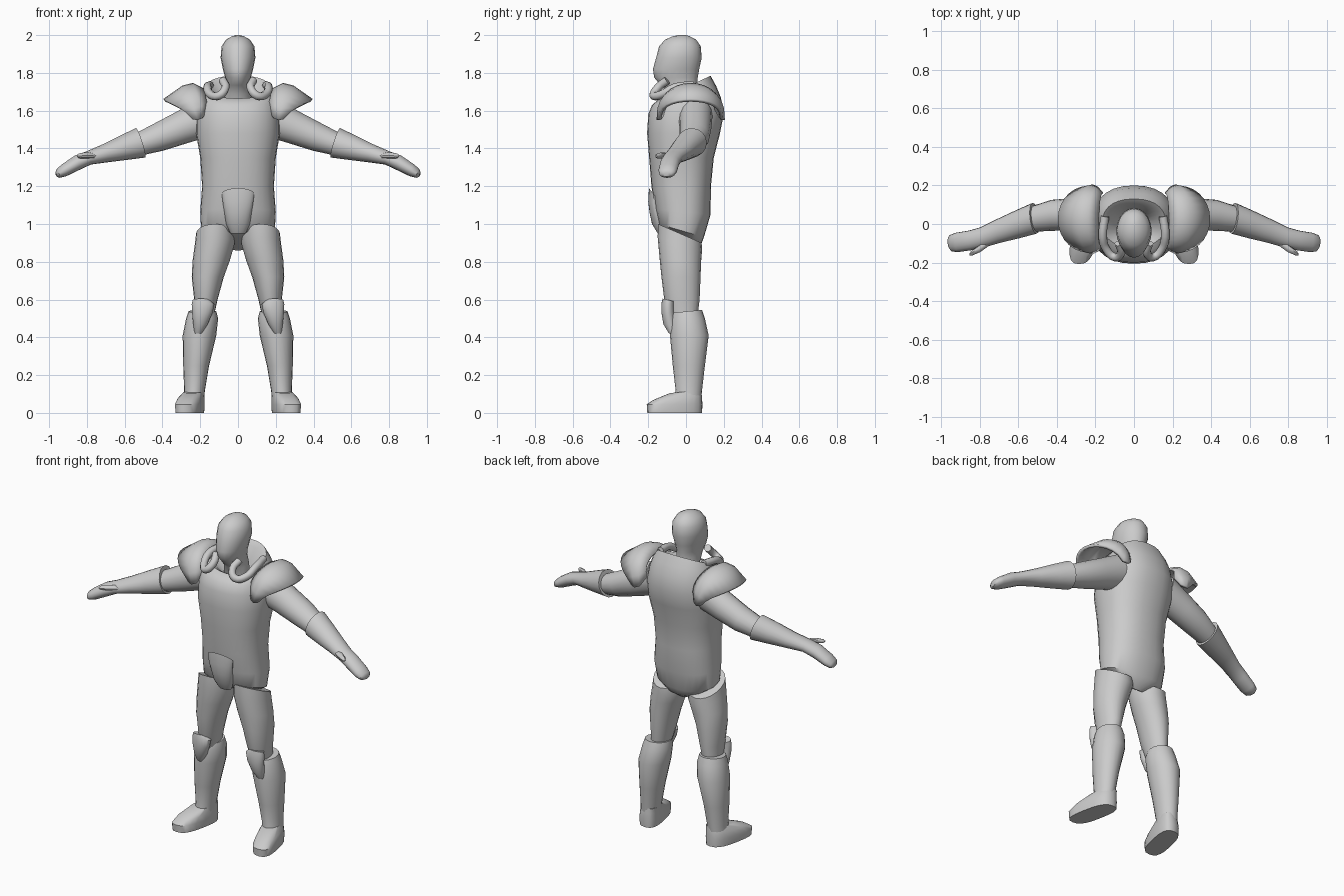
import bpy, bmesh, math
from mathutils import Vector

grey = bpy.data.materials.new("plain_grey")
grey.diffuse_color = (0.6, 0.6, 0.6, 1)


def finish(ob, mirror):
    """Material, optional mirroring, smooth shading with sharp edges."""
    ob.data.materials.append(grey)
    if mirror:
        ob.modifiers.new("Mirror", 'MIRROR').use_mirror_merge = False
    if ob.type == 'MESH':
        bpy.ops.object.select_all(action='DESELECT')
        bpy.context.view_layer.objects.active = ob
        ob.select_set(True)
        bpy.ops.object.shade_smooth_by_angle(angle=math.radians(42))
    return ob


def loft(name, rings, mirror=False, closed=True):
    """Skin a list of point rings; closed rings get end caps."""
    bm = bmesh.new()
    vs = [[bm.verts.new(p) for p in r] for r in rings]
    n = len(vs[0])
    for a, b in zip(vs, vs[1:]):
        for i in range(n if closed else n - 1):
            j = (i + 1) % n
            bm.faces.new((a[i], a[j], b[j], b[i]))
    if closed:
        bm.faces.new(vs[0])
        bm.faces.new(vs[-1])
    bmesh.ops.recalc_face_normals(bm, faces=bm.faces)
    me = bpy.data.meshes.new(name)
    bm.to_mesh(me)
    bm.free()
    ob = bpy.data.objects.new(name, me)
    bpy.context.collection.objects.link(ob)
    return finish(ob, mirror)


def slab(zf, zb, yf, yb, x0, x1, power=2.0, shear=0.0, n=20):
    """Rounded ring, tilted from height zf at the front to zb at the back."""
    pts = []
    for i in range(n):
        t = 2 * math.pi * i / n
        c, s = math.cos(t), math.sin(t)
        c = math.copysign(abs(c) ** (2 / power), c)
        s = math.copysign(abs(s) ** (2 / power), s)
        y = (yf + yb) / 2 + s * (yb - yf) / 2
        x = (x0 + x1) / 2 + c * (x1 - x0) / 2 - shear * (y + 0.06)
        pts.append((x, y, zf + (zb - zf) * (s + 1) / 2))
    return pts


def sleeve(x, y, z, h, w, n=16):
    """Ring across the arm, leaning with its downward slope."""
    u, v = Vector((0.3, 0, 0.95)) * h, Vector((0.12, 1, 0)) * w
    return [Vector((x, y, z)) + u * math.cos(2 * math.pi * i / n)
            + v * math.sin(2 * math.pi * i / n) for i in range(n)]


# Torso with raised back collar and sunken neck opening
torso = [(0.93, 0.86, -0.06, 0.04, 0.05), (0.96, 0.89, -0.12, 0.08, 0.13),
         (1.0, 0.93, -0.145, 0.095, 0.195), (1.08, 1.05, -0.165, 0.13, 0.2),
         (1.2, 1.2, -0.183, 0.132, 0.19), (1.35, 1.35, -0.195, 0.147, 0.2),
         (1.48, 1.48, -0.206, 0.18, 0.222), (1.58, 1.58, -0.2, 0.2, 0.22),
         (1.63, 1.67, -0.18, 0.185, 0.205), (1.655, 1.73, -0.15, 0.16, 0.19),
         (1.665, 1.785, -0.12, 0.13, 0.165), (1.655, 1.76, -0.1, 0.1, 0.14),
         (1.62, 1.64, -0.08, 0.06, 0.08)]
loft("torso", [slab(a, b, f, k, -r, r, 2.3, n=28) for a, b, f, k, r in torso])

# Head and neck
head = [(1.6, -0.08, 0.06, 0.075), (1.69, -0.09, 0.06, 0.07),
        (1.735, -0.135, 0.06, 0.06), (1.775, -0.168, 0.062, 0.068),
        (1.82, -0.175, 0.07, 0.08), (1.88, -0.158, 0.083, 0.092),
        (1.94, -0.143, 0.078, 0.087), (1.975, -0.112, 0.055, 0.064),
        (1.994, -0.07, 0.02, 0.032), (2.0, -0.04, 0.0, 0.01)]
loft("head", [slab(z, z, f, k, -r, r) for z, f, k, r in head])

# Groin plate
groin = [(0.95, 0.95, -0.15, -0.1, 0.04), (1.0, 1.0, -0.18, -0.1, 0.063),
         (1.06, 1.06, -0.193, -0.12, 0.072), (1.12, 1.1, -0.2, -0.14, 0.08),
         (1.19, 1.13, -0.196, -0.15, 0.086)]
loft("groin_plate", [slab(a, b, f, k, -r, r) for a, b, f, k, r in groin])

# Legs
thigh = [(1.0, 0.9, -0.148, 0.083, 0.02, 0.222),
         (0.93, 0.86, -0.15, 0.085, 0.018, 0.228),
         (0.82, 0.8, -0.14, 0.08, 0.042, 0.24),
         (0.72, 0.72, -0.13, 0.077, 0.075, 0.245),
         (0.6, 0.6, -0.115, 0.072, 0.108, 0.232),
         (0.5, 0.5, -0.08, 0.06, 0.13, 0.23)]
shin = [(0.53, 0.545, -0.075, 0.085, 0.115, 0.262),
        (0.5, 0.5, -0.083, 0.1, 0.105, 0.275),
        (0.41, 0.41, -0.085, 0.12, 0.115, 0.293),
        (0.25, 0.25, -0.07, 0.1, 0.153, 0.29),
        (0.12, 0.12, -0.055, 0.085, 0.175, 0.285),
        (0.07, 0.07, -0.065, 0.08, 0.18, 0.29)]
knee = [(0.42, 0.42, -0.09, -0.05, 0.19, 0.23),
        (0.47, 0.47, -0.12, -0.05, 0.16, 0.237),
        (0.53, 0.53, -0.13, -0.06, 0.135, 0.243),
        (0.58, 0.57, -0.13, -0.06, 0.125, 0.245),
        (0.605, 0.59, -0.124, -0.06, 0.15, 0.24)]
for name, rings in (("thigh", thigh), ("shin_guard", shin), ("knee_pad", knee)):
    loft(name, [slab(*r) for r in rings], True)

# Boots, toes turned outward
boot = [(0, 0, -0.205, 0.085, 0.19, 0.32), (0.045, 0.045, -0.208, 0.087, 0.187, 0.323),
        (0.07, 0.09, -0.17, 0.084, 0.19, 0.315), (0.105, 0.12, -0.085, 0.08, 0.195, 0.295)]
loft("boot", [slab(*r, power=2.8, shear=0.2) for r in boot], True)

# Arms
loft("upper_arm", [sleeve(*r) for r in (
    (0.16, 0.05, 1.57, 0.105, 0.09), (0.3, 0.05, 1.51, 0.088, 0.085),
    (0.42, 0.045, 1.46, 0.076, 0.08), (0.53, 0.025, 1.42, 0.06, 0.065))], True)
loft("forearm_and_hand", [sleeve(*r) for r in (
    (0.515, 0.03, 1.43, 0.082, 0.08), (0.6, 0.0, 1.405, 0.068, 0.073),
    (0.7, -0.035, 1.375, 0.05, 0.062), (0.79, -0.07, 1.35, 0.037, 0.053),
    (0.85, -0.085, 1.325, 0.04, 0.051), (0.92, -0.096, 1.285, 0.034, 0.05),
    (0.952, -0.1, 1.268, 0.025, 0.042), (0.963, -0.1, 1.262, 0.012, 0.022))], True)
loft("thumb", [sleeve(*r, n=8) for r in (
    (0.75, -0.09, 1.36, 0.015, 0.02), (0.8, -0.128, 1.364, 0.017, 0.018),
    (0.84, -0.15, 1.36, 0.014, 0.013), (0.852, -0.158, 1.358, 0.006, 0.006))], True)

# Shoulder pads: arched plates that flare outward
pad = []
for xb, xt, zb, zt, w in ((0.165, 0.185, 1.61, 1.71, 0.13), (0.19, 0.24, 1.56, 1.738, 0.16),
                          (0.215, 0.29, 1.55, 1.725, 0.172), (0.24, 0.39, 1.555, 1.655, 0.163)):
    arc = [math.pi * i / 14 for i in range(15)]
    pad.append([(xb + (xt - xb) * math.sin(t), 0.025 - w * math.cos(t),
                 zb + (zt - zb) * abs(math.sin(t)) ** 0.7) for t in arc])
plate = loft("shoulder_pad", pad, True, closed=False)
thick = plate.modifiers.new("Thickness", 'SOLIDIFY')
thick.thickness, thick.offset = 0.018, 0

# Curled tubes at the front of the collar
cu = bpy.data.curves.new("collar_tube", 'CURVE')
cu.dimensions, cu.bevel_depth, cu.bevel_resolution = '3D', 0.022, 2
cu.use_fill_caps, cu.resolution_u = True, 4
path = [(0.15, 0.04, 1.735), (0.162, -0.06, 1.722), (0.145, -0.13, 1.685),
        (0.1, -0.172, 1.68), (0.067, -0.15, 1.72), (0.08, -0.1, 1.76)]
sp = cu.splines.new('BEZIER')
sp.bezier_points.add(len(path) - 1)
for bp, co in zip(sp.bezier_points, path):
    bp.co = co
    bp.handle_left_type = bp.handle_right_type = 'AUTO'
tube = bpy.data.objects.new("collar_tube", cu)
bpy.context.collection.objects.link(tube)
finish(tube, True)
